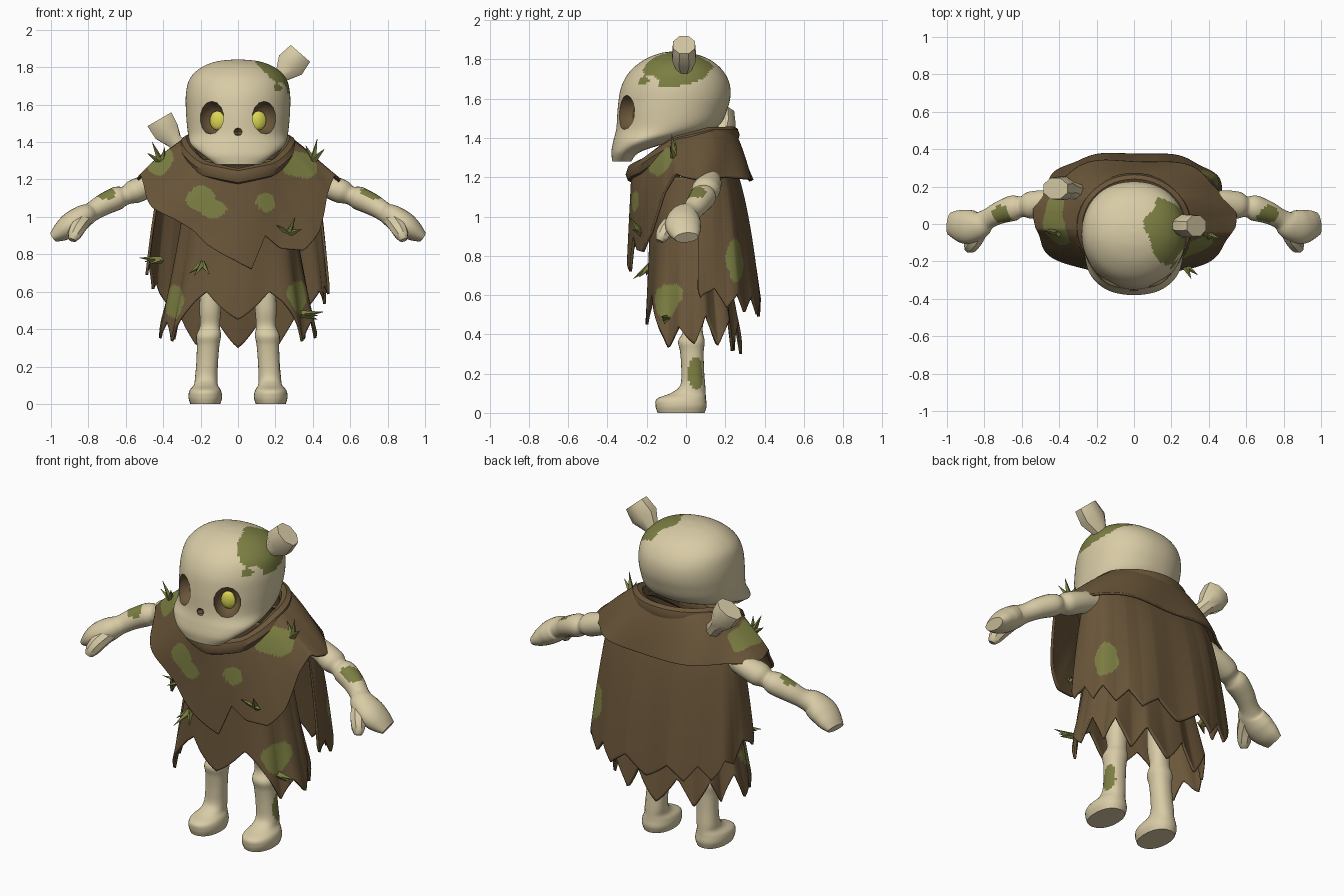
import bpy, bmesh, math
from mathutils import Vector, Matrix

if "Cube" in bpy.data.objects:
    bpy.data.objects.remove(bpy.data.objects["Cube"])


def material(name, rgb):
    m = bpy.data.materials.new(name)
    m.diffuse_color = (*rgb, 1)
    m.use_nodes = True
    m.node_tree.nodes["Principled BSDF"].inputs["Base Color"].default_value = m.diffuse_color
    return m


BONE = material("bone", (0.69, 0.60, 0.38))
CLOTH = material("brown_cloth", (0.145, 0.093, 0.042))
MOSS = material("moss_green", (0.20, 0.21, 0.055))
GLOW = material("yellow_glow", (0.72, 0.68, 0.09))


def in_spot(p, spots):
    wob = 1 + 0.25 * math.sin(31 * p.x + 17 * p.z) * math.sin(27 * p.y - 37 * p.z)
    return any(sum(((p[i] - c[i]) / r[i]) ** 2 for i in range(3)) < wob for c, r in spots)


def finish(name, bm, mats, spots=(), angle=40, sheet=False):
    """Turn a bmesh into an object; faces inside a spot take the second material."""
    if sheet:
        bmesh.ops.reverse_faces(bm, faces=bm.faces)
    else:
        bmesh.ops.recalc_face_normals(bm, faces=bm.faces)
    for f in bm.faces:
        if spots and in_spot(f.calc_center_median(), spots):
            f.material_index = 1
    me = bpy.data.meshes.new(name)
    bm.to_mesh(me)
    bm.free()
    ob = bpy.data.objects.new(name, me)
    bpy.context.collection.objects.link(ob)
    for m in mats:
        me.materials.append(m)
    smooth(ob, angle)
    return ob


def smooth(ob, angle=40):
    bpy.ops.object.select_all(action='DESELECT')
    ob.select_set(True)
    bpy.context.view_layer.objects.active = ob
    bpy.ops.object.shade_smooth_by_angle(angle=math.radians(angle))


def key(ks, x):
    for (x0, y0), (x1, y1) in zip(ks, ks[1:]):
        if x <= x1:
            return y0 + (y1 - y0) * max(0, (x - x0) / (x1 - x0))
    return ks[-1][1]


def spow(v, e):
    return math.copysign(abs(v) ** e, v)


def catmull(rows, n):
    """Smoothly add rows between the given ones."""
    out = []
    for i in range(len(rows) - 1):
        a, b, c, d = (rows[max(0, min(len(rows) - 1, i + k))] for k in (-1, 0, 1, 2))
        for s in range(n):
            t = s / n
            out.append([0.5 * (2 * q + (r - p) * t + (2 * p - 5 * q + 4 * r - u) * t * t
                               + (3 * q - p - 3 * r + u) * t ** 3)
                        for p, q, r, u in zip(a, b, c, d)])
    return out + [list(rows[-1])]


def skin(bm, rings, cap=True, wrap=True):
    vs = [[bm.verts.new(p) for p in r] for r in rings]
    n = len(vs[0])
    for a, b in zip(vs, vs[1:]):
        for i in range(n if wrap else n - 1):
            j = (i + 1) % n
            bm.faces.new((a[i], a[j], b[j], b[i]))
    if cap:
        bm.faces.new(vs[0])
        bm.faces.new(vs[-1])


def upright(bm, rows, seg, front=.9, back=.9):
    """Stack of rings: z, centre x, half width, front y, back y."""
    rings = []
    for z, cx, w, yf, yb in rows:
        ring = []
        for i in range(seg):
            a = 2 * math.pi * i / seg
            e = front if math.cos(a) > 0 else back
            ring.append((cx + w * spow(math.sin(a), e),
                         (yf + yb) / 2 - (yb - yf) / 2 * spow(math.cos(a), e), z))
        rings.append(ring)
    skin(bm, rings)


def tube(bm, rows, seg=10):
    """Rings along a path: x, y, z, radius across, radius upward."""
    pts = [Vector(r[:3]) for r in rows]
    rings = []
    for i, r in enumerate(rows):
        t = (pts[min(i + 1, len(pts) - 1)] - pts[max(i - 1, 0)]).normalized()
        s = (Vector((0, 1, 0)) - t * t.y).normalized()
        u = t.cross(s)
        rings.append([pts[i] + s * r[3] * math.cos(a) + u * r[4] * math.sin(a)
                      for a in (2 * math.pi * (k + .5) / seg for k in range(seg))])
    skin(bm, rings)


def ball(bm, loc, scale, rot=0, u=10, v=7):
    m = Matrix.Translation(loc) @ Matrix.Rotation(rot, 4, 'Z') @ Matrix.Diagonal((*scale, 1))
    bmesh.ops.create_uvsphere(bm, u_segments=u, v_segments=v, radius=1, matrix=m)


# Skull
bm = bmesh.new()
upright(bm, catmull([
    (1.28, 0, .12, -.375, -.28), (1.33, 0, .185, -.38, -.23), (1.385, 0, .25, -.37, -.06),
    (1.45, 0, .268, -.355, .15), (1.56, 0, .278, -.347, .215), (1.66, 0, .278, -.33, .225),
    (1.74, 0, .257, -.285, .19), (1.80, 0, .195, -.21, .12), (1.832, 0, .11, -.13, .03),
    (1.842, 0, .01, -.06, -.04)], 7), 96, 1.0, .92)
skull = finish("skull", bm, [BONE, MOSS, CLOTH],
               [((.195, -.035, 1.77), (.15, .18, .13)), ((.215, -.21, 1.69), (.025, .05, .025))])

# Eye sockets and nose hole cut into the skull
bm = bmesh.new()
for s in (-1, 1):
    ball(bm, (s * .142, -.305, 1.53), (.077, .1, .088), s * .5)
ball(bm, (0, -.36, 1.455), (.026, .03, .022), u=6, v=4)
for f in bm.faces:
    f.material_index = 2
cutter = finish("socket_cutter", bm, [BONE, MOSS, CLOTH])
cutter.hide_render = True
mod = skull.modifiers.new("sockets", 'BOOLEAN')
mod.operation, mod.solver, mod.object = 'DIFFERENCE', 'EXACT', cutter
bpy.context.view_layer.objects.active = skull
bpy.ops.object.modifier_apply(modifier=mod.name)
bpy.data.objects.remove(cutter)
smooth(skull)

# Glowing eyes deep inside the sockets
bm = bmesh.new()
for s in (-1, 1):
    ball(bm, (s * .11, -.247, 1.515), (.043, .02, .052), s * .3)
finish("glowing_eyes", bm, [GLOW])


# Loose bones stuck in the head and the back, flaring into chunky ends
for name, rows in (
        ("head_bone", [(.17, -.01, 1.69, .045, .045), (.232, -.01, 1.755, .042, .042),
                       (.28, -.01, 1.812, .066, .086), (.334, -.01, 1.874, .06, .074)]),
        ("back_bone", [(-.22, .14, 1.27, .045, .045), (-.34, .185, 1.405, .045, .045),
                       (-.383, .19, 1.458, .068, .076), (-.42, .19, 1.522, .06, .08)])):
    bm = bmesh.new()
    tube(bm, rows, 8)
    finish(name, bm, [BONE])

# Legs with feet, arms and hands
leg = [(0, .175, .08, -.145, .095), (.035, .175, .09, -.155, .105), (.072, .175, .084, -.148, .102),
       (.102, .172, .064, -.075, .1), (.14, .17, .06, -.03, .098), (.22, .165, .058, -.024, .092),
       (.31, .16, .06, -.03, .09), (.365, .157, .066, -.04, .095), (.42, .15, .053, -.015, .085),
       (.52, .148, .058, -.03, .09), (.72, .14, .055, -.03, .09)]
arm = [(.36, .12, 1.21, .055, .055), (.48, .115, 1.165, .066, .062), (.555, .1, 1.135, .072, .064),
       (.60, .092, 1.115, .055, .05), (.645, .085, 1.1, .068, .062), (.72, .06, 1.065, .06, .058),
       (.785, .025, 1.025, .055, .052), (.83, -.005, 1.0, .078, .063), (.89, -.015, .96, .092, .066),
       (.945, -.005, .92, .08, .052), (.985, .002, .893, .06, .03)]
thumb = [(.82, -.03, .99, .045, .045), (.85, -.085, .95, .045, .045),
         (.875, -.12, .905, .038, .038), (.885, -.135, .875, .02, .02)]
for side, s in (("left", -1), ("right", 1)):
    flip = lambda rows: [(s * r[0], *r[1:]) for r in rows]
    bm = bmesh.new()
    upright(bm, catmull([(r[0], s * r[1], *r[2:]) for r in leg], 6), 28)
    finish(side + "_leg", bm, [BONE, MOSS], [((.225, .055, .2), (.035, .045, .085))])
    bm = bmesh.new()
    tube(bm, catmull(flip(arm), 6), 22)
    tube(bm, catmull(flip(thumb), 2), 8)
    finish(side + "_arm", bm, [BONE, MOSS], [((s * .71, .05, 1.12), (.06, .05, .045))])


# Draped cloth: angle 0 is the front, 90 is +x, 180 is the back
def drape(name, a0, a1, rim, hem, rim_z, hem_z, yc, ease, waves, spots, front=.85, back=.85):
    bm = bmesh.new()
    nu, nv, rings = 200, 55, []
    for j in range(nv + 1):
        v = j / nv
        t = v ** ease
        ring = []
        for i in range(nu + 1):
            d = a0 + (a1 - a0) * i / nu
            a = math.radians(d)
            rx, yf, yb = (p + (q - p) * t for p, q in zip(rim, hem))
            k = 1 + waves[1] * v * math.sin(waves[0] * a + 2 * v)
            e = front if math.cos(a) > 0 else back
            c = spow(math.cos(a), e)
            y = yc + ((yf - yc) * c if c > 0 else (yc - yb) * c) * k
            z = rim_z(d) + (hem_z(d) - rim_z(d)) * v
            ring.append((rx * spow(math.sin(a), e) * k, y, z))
        rings.append(ring)
    skin(bm, rings, cap=False, wrap=False)
    bmesh.ops.remove_doubles(bm, verts=bm.verts, dist=1e-4)
    ob = finish(name, bm, [CLOTH, MOSS], spots, 50, sheet=True)
    m = ob.modifiers.new("thickness", 'SOLIDIFY')
    m.thickness, m.offset = .014, 0
    m.material_offset = -1    # moss grows on the outside only


# Cowl over the shoulders with a pointed front
cowl_rim = [(0, 1.25), (40, 1.29), (80, 1.40), (120, 1.445), (180, 1.45)]
cowl_hem = [(-180, 1.18), (-130, 1.2), (-100, 1.2), (-88, 1.22), (-72, 1.13), (-58, 1.05),
            (-42, .99), (-30, .93), (-20, .85), (-8, .79), (9, .72), (18, .90), (28, .83),
            (42, .82), (54, .92), (68, 1.12), (82, 1.22), (98, 1.19), (130, 1.2), (180, 1.18)]
drape("cowl", -180, 180, (.268, -.27, .23), (.53, -.285, .34),
      lambda d: key(cowl_rim, abs(d)), lambda d: key(cowl_hem, d), -.02, .8, (7, .035),
      [((-.2, -.25, 1.10), (.075, .14, .065)), ((-.13, -.27, 1.04), (.07, .12, .05)),
       ((.145, -.27, 1.08), (.05, .1, .055)), ((.32, -.12, 1.28), (.11, .11, .08)),
       ((-.4, .01, 1.28), (.085, .14, .085))], 1.08, .88)
# Rolled collar around the neck
bm = bmesh.new()
rings = []
for i in range(48):
    d = -180 + 7.5 * i
    a = math.radians(d)
    z = key(cowl_rim, abs(d)) - .035
    x, y = .277 * math.sin(a), -.015 - .255 * math.cos(a)
    rings.append([(x * (1 + .14 * math.cos(b)), y * (1 + .14 * math.cos(b)), z + .045 * math.sin(b))
                  for b in (math.pi * k / 4 for k in range(8))])
skin(bm, rings + rings[:1], cap=False)
bmesh.ops.remove_doubles(bm, verts=bm.verts, dist=1e-4)
finish("collar_roll", bm, [CLOTH])

# Long back cape with a toothed hem
cape_hem = [(80, .60), (95, .55), (120, .52), (180, .49), (235, .54), (258, .64), (280, .70)]
drape("back_cape", 80, 280, (.37, -.02, .20), (.48, -.06, .375), lambda d: 1.3,
      lambda d: key(cape_hem, d) + .085 * abs((d / 24) % 1 * 2 - 1), .1, .5, (9, .02),
      [((.45, .265, .79), (.1, .06, .14))], .8, .8)

# Ragged tunic
tunic_hem = [(0, .45), (12, .53), (22, .60), (32, .55), (60, .33), (76, .44), (92, .35), (104, .5),
             (120, .34), (135, .47), (150, .31), (165, .46), (180, .30)]
drape("tunic", -180, 180, (.27, -.17, .16), (.40, -.19, .27), lambda d: 1.2,
      lambda d: key(tunic_hem, abs(d)), .03, 1.3, (8, .04),
      [((-.34, -.08, .55), (.06, .12, .09)), ((.32, -.1, .58), (.065, .11, .09))])

# Grass tufts: three thin spikes each, pointing outward
bm = bmesh.new()
for x, y, z, dx, dy, dz in [(.40, -.06, 1.30, .2, -.1, 1), (-.41, -.04, 1.29, -.4, -.1, .9),
                            (.27, -.22, .91, .2, -.4, .5), (-.19, -.18, .75, -.2, -.4, -.3),
                            (.34, -.1, .48, 1, -.2, .1), (-.41, .07, .77, -1, -.2, .1)]:
    for k in (-1, 0, 1):
        d = Vector((dx + .55 * k, dy - .15 * k, dz - .25 * abs(k))).normalized()
        size = .12 if k == 0 else .09
        m = (Matrix.Translation(Vector((x, y, z)) + d * size / 2)
             @ d.to_track_quat('Z', 'Y').to_matrix().to_4x4())
        bmesh.ops.create_cone(bm, cap_ends=True, segments=4, radius1=.02, radius2=.001,
                              depth=size, matrix=m)
finish("grass_tufts", bm, [MOSS], angle=20)
